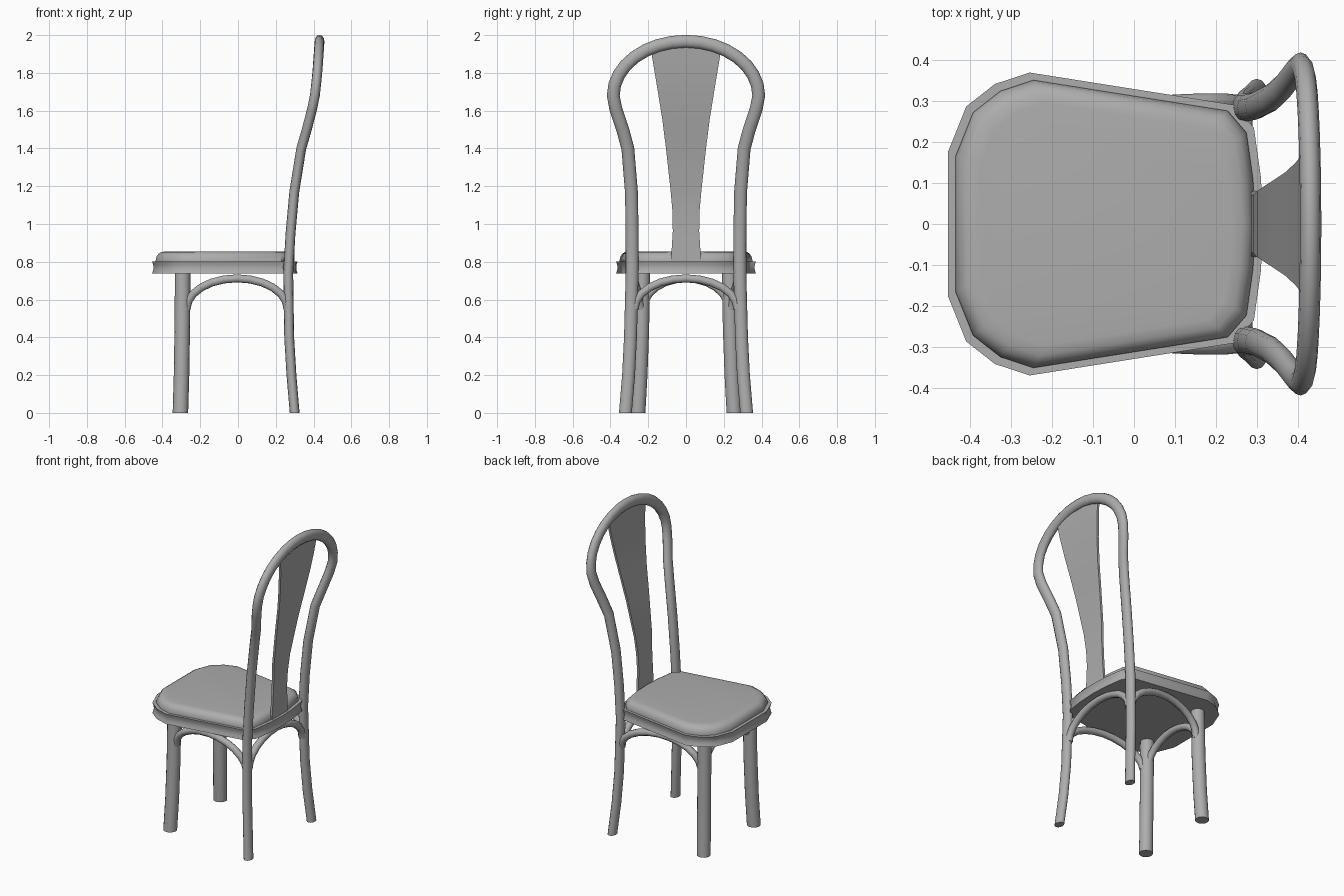
import bpy, bmesh, math
from mathutils import Vector

if "Cube" in bpy.data.objects:
    bpy.data.objects.remove(bpy.data.objects["Cube"])

GREY = bpy.data.materials.new("grey")
GREY.diffuse_color = (.42, .42, .42, 1)
GREY.use_nodes = True
GREY.node_tree.nodes["Principled BSDF"].inputs["Base Color"].default_value = GREY.diffuse_color


def finish(name, bm, angle):
    bmesh.ops.recalc_face_normals(bm, faces=bm.faces)
    me = bpy.data.meshes.new(name)
    bm.to_mesh(me)
    bm.free()
    me.materials.append(GREY)
    ob = bpy.data.objects.new(name, me)
    bpy.context.collection.objects.link(ob)
    bpy.ops.object.select_all(action='DESELECT')
    ob.select_set(True)
    bpy.context.view_layer.objects.active = ob
    bpy.ops.object.shade_smooth_by_angle(angle=math.radians(angle))
    return ob


def loft(name, rings, angle=35):
    """Skin closed rings of equal length and cap both ends."""
    bm = bmesh.new()
    rows = [[bm.verts.new(p) for p in r] for r in rings]
    n = len(rows[0])
    for a, b in zip(rows, rows[1:]):
        for i in range(n):
            bm.faces.new((a[i], a[(i + 1) % n], b[(i + 1) % n], b[i]))
    bm.faces.new(rows[0])
    bm.faces.new(rows[-1])
    return finish(name, bm, angle)


def sweep(name, pts, depth, width, ref, sides=12):
    """Elliptical tube along pts; depth is measured along ref."""
    pts = [Vector(p) for p in pts]
    rings = []
    for i, p in enumerate(pts):
        a, b = pts[max(i - 1, 0)], pts[min(i + 1, len(pts) - 1)]
        t = ((p - a).normalized() + (b - p).normalized()).normalized()
        d = Vector(ref)
        d = (d - t * d.dot(t)).normalized()
        s = t.cross(d)
        ring = []
        for k in range(sides):
            an = 2 * math.pi * k / sides
            v = p + d * depth * math.cos(an) + s * width * math.sin(an)
            if p.z < 0.001:
                v.z = 0
            ring.append(v)
        rings.append(ring)
    return loft(name, rings, 60)


def interp(table, z):
    for (z0, x0), (z1, x1) in zip(table, table[1:]):
        if z <= z1:
            return x0 + (x1 - x0) * (z - z0) / (z1 - z0)
    return table[-1][1]


# Side profiles (z, x) of the hoop and of the splat
SPINE = [(0, .3), (.2, .283), (.4, .271), (.74, .266), (.95, .278), (1.17, .298),
         (1.4, .335), (1.52, .37), (1.66, .405), (1.8, .42), (2, .434)]
SPLAT = [(.8, .292), (1, .294), (1.17, .308), (1.4, .346), (1.55, .375), (1.7, .401),
         (1.82, .417), (2, .433)]


def arch_z(y):
    return 1.68 + .287 * math.sqrt(1 - (y / .385) ** 2)


# Back hoop with rear legs in one bent piece
leg = [(0, .321), (.2, .304), (.4, .294), (.74, .285), (.95, .285), (1.17, .289),
       (1.4, .308), (1.5, .335), (1.61, .372)]
half = [(y, z) for z, y in leg]
arch = [(.385 * math.cos(math.pi * k / 16), 1.68 + .287 * math.sin(math.pi * k / 16))
        for k in range(17)]
path = half + arch + [(-y, z) for y, z in reversed(half)]
sweep("back_hoop", [(interp(SPINE, z), y, z) for y, z in path], .026, .034, (1, 0, 0))

# Back splat, flared towards the top
rows = [(.80, .081), (.88, .075), (.96, .07), (1.06, .071), (1.17, .081), (1.4, .106),
        (1.55, .125), (1.7, .149), (1.82, .169), (None, .187)]
rings = []
for z, w in rows:
    front, back = [], []
    for u in (-1, -.5, 0, .5, 1):
        zz = arch_z(w * u) if z is None else z
        x = interp(SPLAT, zz)
        front.append((x - .007, w * u, zz))
        back.append((x + .007, w * u, zz))
    rings.append(front + back[::-1])
loft("back_splat", rings)

# Seat outline, half of it mirrored
side = [(.31, .115), (.293, .235), (.245, .291), (-.255, .37), (-.34, .342),
        (-.41, .287), (-.455, .175)]
outline = [(.316, 0)] + side + [(x, -y) for x, y in reversed(side)]


def seat_ring(scale, z):
    return [(-.07 + (x + .07) * scale, y * scale, z) for x, y in outline]


loft("seat_frame", [seat_ring(s, z) for s, z in
                    ((1, .737), (.985, .755), (.98, .77), (.985, .785), (1, .802))])
loft("seat_cushion", [seat_ring(s, z) for s, z in
                      ((.95, .79), (.95, .808), (.938, .828), (.91, .843), (.87, .852),
                       (.8, .855))])

# Front legs
for sgn, tag in ((1, "left"), (-1, "right")):
    sweep("front_leg_" + tag,
          [(-.305, sgn * .255, 0), (-.299, sgn * .244, .2), (-.295, sgn * .235, .45),
           (-.293, sgn * .23, .745)], .041, .041, (1, 0, 0), 14)


# Arched braces beneath the seat, their ends sunk into the legs
def brace(name, a, b, bulge, ref):
    a, b, bulge = Vector(a), Vector(b), Vector(bulge)
    pts = []
    for k in range(13):
        an = math.pi * k / 12
        p = a.lerp(b, .5 - .5 * math.cos(an)) + bulge * math.sin(an)
        p.z = .55 + .162 * math.sin(an)
        pts.append(p)
    sweep(name, pts, .022, .022, ref, 10)


brace("front_brace", (-.293, -.226, 0), (-.293, .226, 0), (0, 0, 0), (1, 0, 0))
brace("rear_brace", (.268, -.272, 0), (.268, .272, 0), (0, 0, 0), (1, 0, 0))
for sgn, tag in ((1, "left"), (-1, "right")):
    brace("side_brace_" + tag, (-.272, sgn * .24, 0), (.262, sgn * .289, 0),
          (0, sgn * .022, 0), (0, 1, 0))
